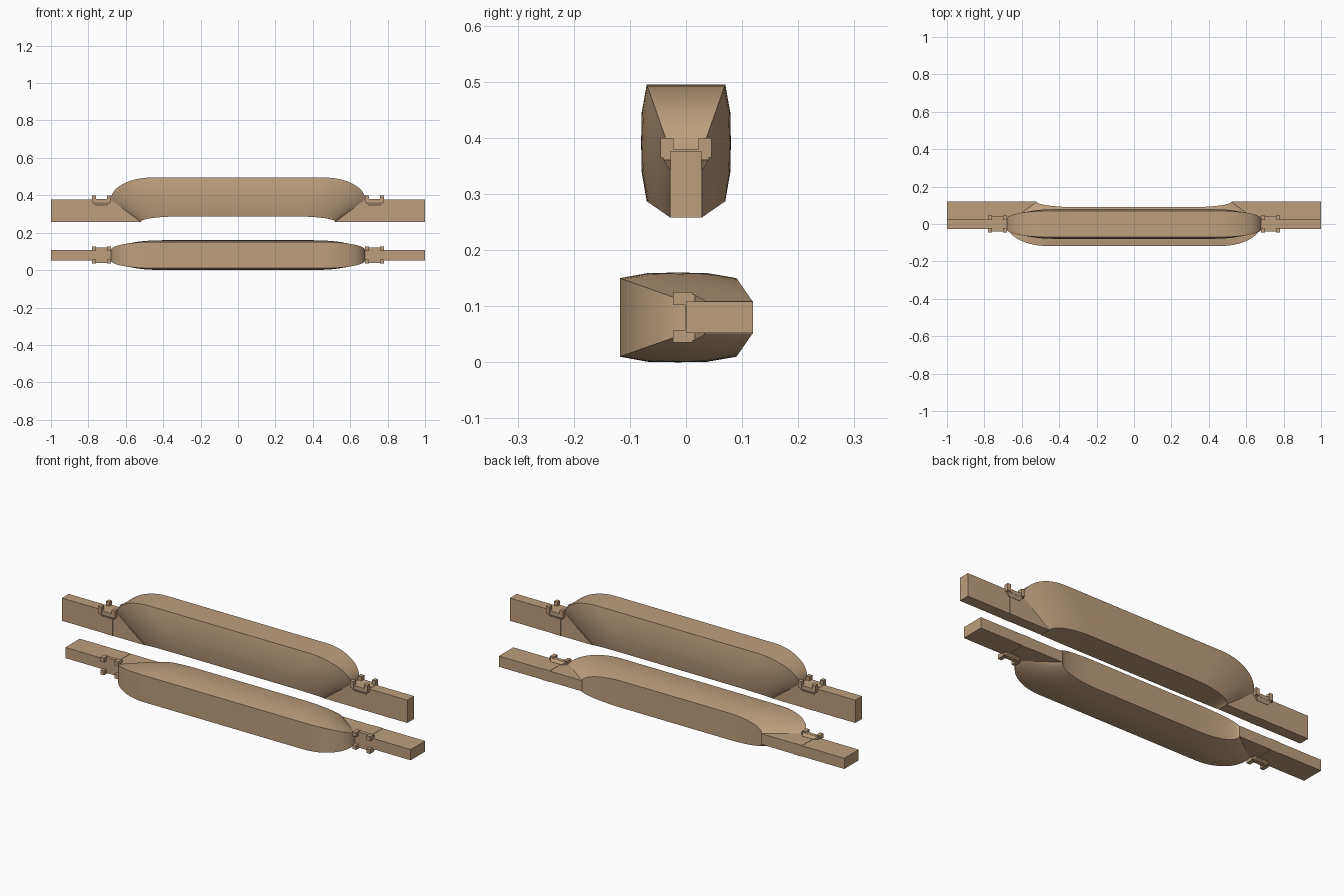
import bpy, bmesh, math
from mathutils import Matrix

if "Cube" in bpy.data.objects:
    bpy.data.objects.remove(bpy.data.objects["Cube"])

tan = bpy.data.materials.new("tan")
tan.diffuse_color = (0.515, 0.345, 0.205, 1)
tan.use_nodes = True
tan.node_tree.nodes["Principled BSDF"].inputs["Base Color"].default_value = tan.diffuse_color

# Local frame: x along the bar, z = 0 at the top of the bar
BAR_TOP, BAR_BOTTOM, BAR_HALF = 0.0, -0.119, 0.028


def finish(name, bm, place, smooth=False):
    bmesh.ops.recalc_face_normals(bm, faces=bm.faces)
    mesh = bpy.data.meshes.new(name)
    bm.to_mesh(mesh)
    bm.free()
    mesh.materials.append(tan)
    ob = bpy.data.objects.new(name, mesh)
    bpy.context.collection.objects.link(ob)
    ob.matrix_world = place
    if smooth:
        bpy.ops.object.select_all(action='DESELECT')
        ob.select_set(True)
        bpy.context.view_layer.objects.active = ob
        bpy.ops.object.shade_smooth_by_angle(angle=math.radians(32))


def loft(bm, rings, cap=True):
    vs = [[bm.verts.new(p) for p in r] for r in rings]
    n = len(vs[0])
    for a, b in zip(vs, vs[1:]):
        for i in range(n):
            j = (i + 1) % n
            bm.faces.new((a[i], a[j], b[j], b[i]))
    if cap:
        bm.faces.new(vs[0])
        bm.faces.new(vs[-1])


def box(bm, x0, x1, y0, y1, z0, z1):
    ring = lambda z: [(x0, y0, z), (x1, y0, z), (x1, y1, z), (x0, y1, z)]
    loft(bm, [ring(z0), ring(z1)])


def pod_ring(f, c, side):
    """Slanted section: f = swelling 0..1, c = distance towards the tip 1..0."""
    xt, zt = 0.46 + 0.22 * c, BAR_TOP + 0.118 * f
    xb, zb = 0.30 + 0.22 * c, BAR_BOTTOM + 0.029 * f
    half = []
    for v, w in ((0, .070), (.24, .079), (.5, .080), (.75, .079), (1, .070)):
        half.append((side * (xt + (xb - xt) * v),
                     BAR_HALF + (w - BAR_HALF) * f,
                     zt + (zb - zt) * v))
    return half + [(x, -y, z) for x, y, z in reversed(half)]


def build(prefix, place):
    # Swollen pod with rounded, tapering ends
    bm = bmesh.new()
    steps = 14
    angles = [math.pi / 2 * i / steps for i in range(steps + 1)]
    rings = [pod_ring(math.sin(a), math.cos(a), -1) for a in angles]
    rings += [pod_ring(math.sin(a), math.cos(a), 1) for a in reversed(angles)]
    loft(bm, rings)
    finish(prefix + "_pod", bm, place, smooth=True)

    for s, label in ((-1, "left"), (1, "right")):
        # End bar, cut at a slant where it meets the pod
        bm = bmesh.new()
        profile = [(.68, BAR_TOP), (1, BAR_TOP), (1, BAR_BOTTOM), (.52, BAR_BOTTOM)]
        loft(bm, [[(s * x, y, z) for x, z in profile] for y in (-BAR_HALF, BAR_HALF)])
        finish(f"{prefix}_{label}_bar", bm, place)

        # Thin strap around the bar
        bm = bmesh.new()
        box(bm, s * .705, s * .755, -.0295, .0295, BAR_BOTTOM, -.025)
        finish(f"{prefix}_{label}_strap", bm, place)

        # Clip: saddle plate, tapered pad and four corner posts
        bm = bmesh.new()
        box(bm, s * .68, s * .78, -.041, .041, -.016, .002)
        loft(bm, [[(s * (.73 + dx * k), w * m, z) for k, m in
                   ((-1, -1), (1, -1), (1, 1), (-1, 1))]
                  for dx, w, z in ((.032, .031, -.033), (.045, .040, -.016))])
        for x0 in (.68, .76):
            for m in (-1, 1):
                box(bm, s * x0, s * (x0 + .02), m * .022, m * .045, -.012, .023)
        finish(f"{prefix}_{label}_clip", bm, place)


# One copy standing upright, one lying on its side below
build("upper", Matrix.Translation((0, 0, .377)))
build("lower", Matrix.Translation((0, 0, .08)) @ Matrix.Rotation(math.pi / 2, 4, 'X'))
